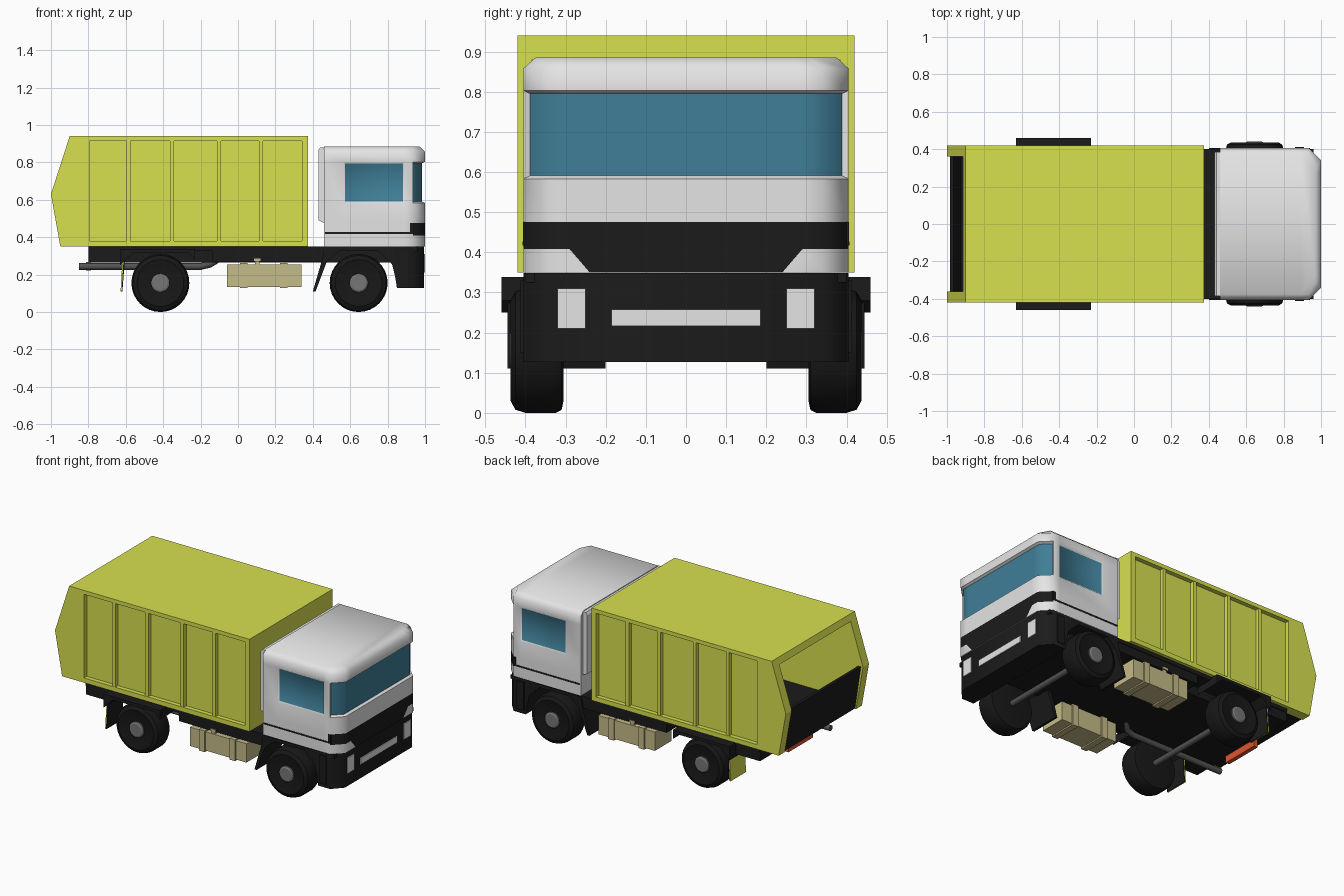
import bpy, bmesh, math

if "Cube" in bpy.data.objects:
    bpy.data.objects.remove(bpy.data.objects["Cube"])


def material(name, r, g, b):
    m = bpy.data.materials.new(name)
    m.diffuse_color = (r, g, b, 1)
    m.use_nodes = True
    m.node_tree.nodes["Principled BSDF"].inputs["Base Color"].default_value = m.diffuse_color
    return m


GREEN = material("lime green", .69, .75, .08)
GREY = material("light grey", .78, .78, .78)
BLACK = material("black", .011, .011, .011)
TYRE = material("tyre rubber", .009, .009, .009)
GLASS = material("blue glass", .05, .21, .31)
TAN = material("tan", .56, .50, .25)
STEEL = material("hub grey", .18, .18, .18)
PIPE = material("pipe grey", .09, .09, .09)
RED = material("orange red", .75, .09, .03)


def finish(name, bm, *mats, smooth=None):
    bmesh.ops.recalc_face_normals(bm, faces=bm.faces)
    me = bpy.data.meshes.new(name)
    bm.to_mesh(me)
    bm.free()
    for m in mats:
        me.materials.append(m)
    if smooth:
        for p in me.polygons:
            p.use_smooth = True
        me.set_sharp_from_angle(angle=math.radians(smooth))
    ob = bpy.data.objects.new(name, me)
    bpy.context.collection.objects.link(ob)
    return ob


def loft(bm, rings):
    """Skin a list of point rings and cap both ends."""
    vs = [[bm.verts.new(p) for p in r] for r in rings]
    n = len(vs[0])
    for a, b in zip(vs, vs[1:]):
        for i in range(n):
            j = (i + 1) % n
            bm.faces.new((a[i], a[j], b[j], b[i]))
    bm.faces.new(vs[0])
    bm.faces.new(vs[-1])


def prism(name, pts, y0, y1, mat, mirror=False):
    """Side profile (x, z) extruded from y0 to y1, optionally on both sides."""
    bm = bmesh.new()
    for s in (1, -1) if mirror else (1,):
        loft(bm, [[(x, s * y, z) for x, z in pts] for y in (y0, y1)])
    return finish(name, bm, mat)


def box(name, x0, x1, y0, y1, z0, z1, mat, mirror=False):
    return prism(name, [(x0, z0), (x1, z0), (x1, z1), (x0, z1)], y0, y1, mat, mirror)


def lathe(name, cx, cz, profile, mat, n=32):
    """Turned part about a y axis, on both sides; profile is (radius, y)."""
    bm = bmesh.new()
    for s in (1, -1):
        loft(bm, [[(cx + r * math.cos(2 * math.pi * i / n), s * y,
                    cz + r * math.sin(2 * math.pi * i / n)) for i in range(n)]
                  for r, y in profile])
    return finish(name, bm, mat, smooth=30)


def tube(name, pts, radius, mat):
    cu = bpy.data.curves.new(name, "CURVE")
    cu.dimensions = "3D"
    cu.bevel_depth, cu.bevel_resolution, cu.use_fill_caps = radius, 2, True
    sp = cu.splines.new("POLY")
    sp.points.add(len(pts) - 1)
    for p, co in zip(sp.points, pts):
        p.co = (*co, 1)
    cu.materials.append(mat)
    ob = bpy.data.objects.new(name, cu)
    bpy.context.collection.objects.link(ob)


# Refuse body: core, open rear bay with cheeks, framed side panels
box("body_core", -.35, .375, -.392, .392, .35, .94, GREEN)
box("bay_walls", -.80, -.35, .36, .392, .35, .94, GREEN, True)
prism("bay_roof", [(-.90, .94), (-.35, .94), (-.35, .90), (-.913, .90)], -.361, .361, GREEN)
box("bay_floor", -.80, -.35, -.361, .361, .35, .40, BLACK)
prism("rear_cheeks", [(-.90, .94), (-1, .63), (-.95, .35), (-.795, .35), (-.795, .94)],
      .36, .42, GREEN, True)
box("body_top_rail", -.80, .375, .38, .42, .915, .94, GREEN, True)
box("body_bottom_rail", -.80, .375, .38, .42, .35, .38, GREEN, True)
box("body_front_post", .342, .375, .38, .42, .37, .93, GREEN, True)
for x in (-.585, -.353, -.102, .123):
    box("body_rib", x - .011, x + .011, .38, .418, .37, .93, GREEN, True)

# Loading hopper at the rear
prism("hopper", [(-.985, .63), (-.943, .352), (-.79, .352), (-.79, .41), (-.925, .41), (-.965, .63)],
      -.365, .365, BLACK)

# Chassis
box("chassis_deck", -.80, .96, -.40, .40, .325, .349, BLACK)
box("chassis_frame", -.80, .85, -.29, .29, .265, .34, BLACK)
box("frame_side_front", -.14, .46, .28, .395, .27, .34, BLACK, True)
box("frame_side_rear", -.80, -.62, .28, .395, .265, .34, BLACK, True)
box("rear_plate", -.812, -.785, -.125, .125, .222, .268, RED)

# Cab: stacked plan outlines, coloured by height and direction


def outline(z, inset, lamp_y):
    half = [(.46, .405), (.565, .405), (.89, .405), (.935, .405), (1.0, .34)]
    half = [(max(min(x, 1 - inset), .46), y - inset) for x, y in half] + [(1 - inset, lamp_y)]
    return [(x, y, z) for x, y in half] + [(x, -y, z) for x, y in reversed(half)]


bm = bmesh.new()
loft(bm, [outline(*a) for a in ((.35, 0, .24), (.408, 0, .29), (.475, 0, .29), (.583, 0, .29),
                                (.803, 0, .29), (.858, 0, .29), (.885, .03, .27))])
bmesh.ops.recalc_face_normals(bm, faces=bm.faces)
screen, side = [], []
for f in bm.faces:
    c, n = f.calc_center_median(), f.normal
    front = n.x > .5
    if front and (.408 < c.z < .475 or (c.z < .41 and abs(c.y) < .1)):
        f.material_index = 1
    if .583 < c.z < .803:
        if front:
            screen.append(f)
        elif .565 < c.x < .89 and abs(n.y) > .9:
            side.append(f)
for group, depth in ((screen, -.016), (side, -.008)):
    bmesh.ops.inset_region(bm, faces=group, thickness=.008, depth=depth, use_even_offset=True)
    for f in group:
        f.material_index = 2
finish("cab", bm, GREY, BLACK, GLASS, smooth=52)
prism("cab_rear_wall", [(.43, .49), (.462, .475), (.462, .88), (.44, .88), (.43, .865)],
      -.385, .385, GREY)
box("cab_side_groove", .465, .93, .40, .407, .417, .427, BLACK, True)
box("cab_side_stripe", .92, .94, .40, .4065, .417, .475, BLACK, True)

# Bumper with lamps and number plate
bm = bmesh.new()
loft(bm, [[(x, y, z) for x, y in ((b, .405), (.935, .405), (.994, .34),
                                  (.994, -.34), (.935, -.405), (b, -.405))]
          for z, b in ((.127, .85), (.19, .84), (.349, .80))])
finish("bumper", bm, BLACK, smooth=50)
box("bumper_lamps", .99, 1.0, .25, .32, .21, .31, GREY, True)
box("front_plate", .99, .999, -.185, .185, .217, .258, GREY)
box("bumper_step", .86, .91, .40, .412, .15, .33, BLACK, True)

# Wheels, hubs and axles
for x, label in ((.645, "front"), (-.415, "rear")):
    lathe(label + "_tyres", x, .155, [(.125, .305), (.148, .31), (.155, .325), (.155, .40),
                                      (.147, .425), (.125, .437), (.10, .432), (.055, .425)], TYRE)
    lathe(label + "_hubs", x, .155, [(.05, .40), (.05, .434), (.04, .44)], STEEL)
    tube(label + "_axle", [(x, -.32, .16), (x, .32, .16)], .018, PIPE)

# Mudguards and flaps
prism("front_mudguards", [(.40, .11), (.415, .11), (.475, .27), (.54, .325), (.75, .325), (.83, .25),
                          (.84, .345), (.46, .345), (.45, .28)], .20, .405, BLACK, True)
prism("rear_mudguards", [(-.63, .25), (-.56, .318), (-.27, .318), (-.23, .28),
                         (-.23, .338), (-.63, .338)], .29, .46, BLACK, True)
prism("rear_flaps_front", [(-.605, .28), (-.618, .11), (-.622, .11), (-.612, .28)],
      .29, .445, BLACK, True)
prism("rear_flaps_back", [(-.612, .28), (-.622, .11), (-.628, .11), (-.618, .28)],
      .29, .445, GREEN, True)

# Fuel tanks with straps and caps
box("fuel_tanks", -.06, .34, .23, .40, .135, .255, TAN, True)
for x in (.03, .245):
    box("tank_strap", x - .02, x + .02, .224, .408, .127, .263, TAN, True)
box("tank_filler", .09, .115, .37, .395, .25, .275, TAN, True)
box("tank_cap", .085, .12, .365, .40, .272, .285, TAN, True)

# Exhaust pipe along one side
tube("exhaust", [(-.85, -.25, .243), (-.20, -.25, .243), (-.15, -.24, .255), (-.11, -.2, .28)],
     .018, PIPE)
